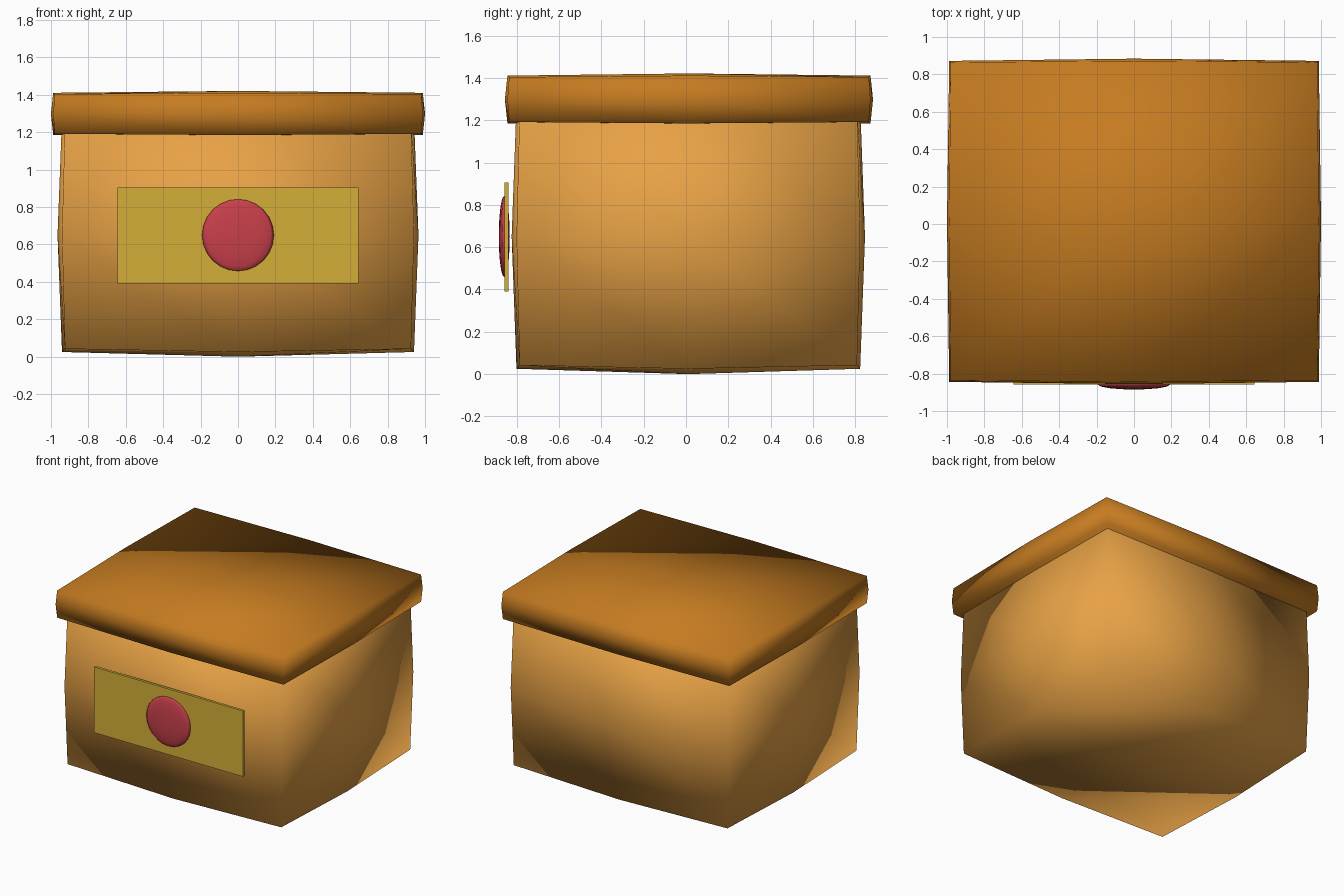
import bpy, bmesh
from mathutils import Vector

if "Cube" in bpy.data.objects:
    bpy.data.objects.remove(bpy.data.objects["Cube"])

CY = 0.011  # depth centre of the chest


def paint(ob, color):
    mat = bpy.data.materials.new(ob.name + "_paint")
    mat.diffuse_color = (*color, 1)
    mat.use_nodes = True
    mat.node_tree.nodes["Principled BSDF"].inputs["Base Color"].default_value = mat.diffuse_color
    ob.data.materials.append(mat)


def finish(bm, name, color, smooth):
    me = bpy.data.meshes.new(name)
    bm.to_mesh(me)
    bm.free()
    for p in me.polygons:
        p.use_smooth = smooth
    ob = bpy.data.objects.new(name, me)
    bpy.context.collection.objects.link(ob)
    paint(ob, color)


def box(name, centre, half, color, bulge=None):
    """Box; with a bulge each face is split once and puffed outward."""
    bm = bmesh.new()
    bmesh.ops.create_cube(bm, size=2)
    if bulge:
        bmesh.ops.subdivide_edges(bm, edges=bm.edges[:], cuts=1, use_grid_fill=True)
    for v in bm.verts:
        sides = sum(abs(c) > 0.5 for c in v.co)
        puff = {1: 1.0, 2: 0.4, 3: 0.0}[sides]
        v.co = Vector([centre[i] + v.co[i] * (half[i] + (puff * bulge[i] if bulge else 0))
                       for i in range(3)])
    finish(bm, name, color, bool(bulge))


# puffed body and overhanging lid
box("chest_body", (0, CY, 0.65), (0.925, 0.797, 0.608), (0.80, 0.36, 0.06), (0.04, 0.038, 0.042))
box("chest_lid", (0, CY + 0.003, 1.298), (0.98, 0.85, 0.106), (0.56, 0.20, 0.015), (0.02, 0.02, 0.017))

# front label plate
box("front_plate", (0, -0.849, 0.648), (0.645, 0.01, 0.257), (0.66, 0.43, 0.04))

# flattened round button
bm = bmesh.new()
bmesh.ops.create_uvsphere(bm, u_segments=16, v_segments=12, radius=1)
for v in bm.verts:
    v.co = Vector((v.co.x * 0.192, v.co.y * 0.026 - 0.859, v.co.z * 0.192 + 0.65))
finish(bm, "front_button", (0.58, 0.05, 0.07), True)
